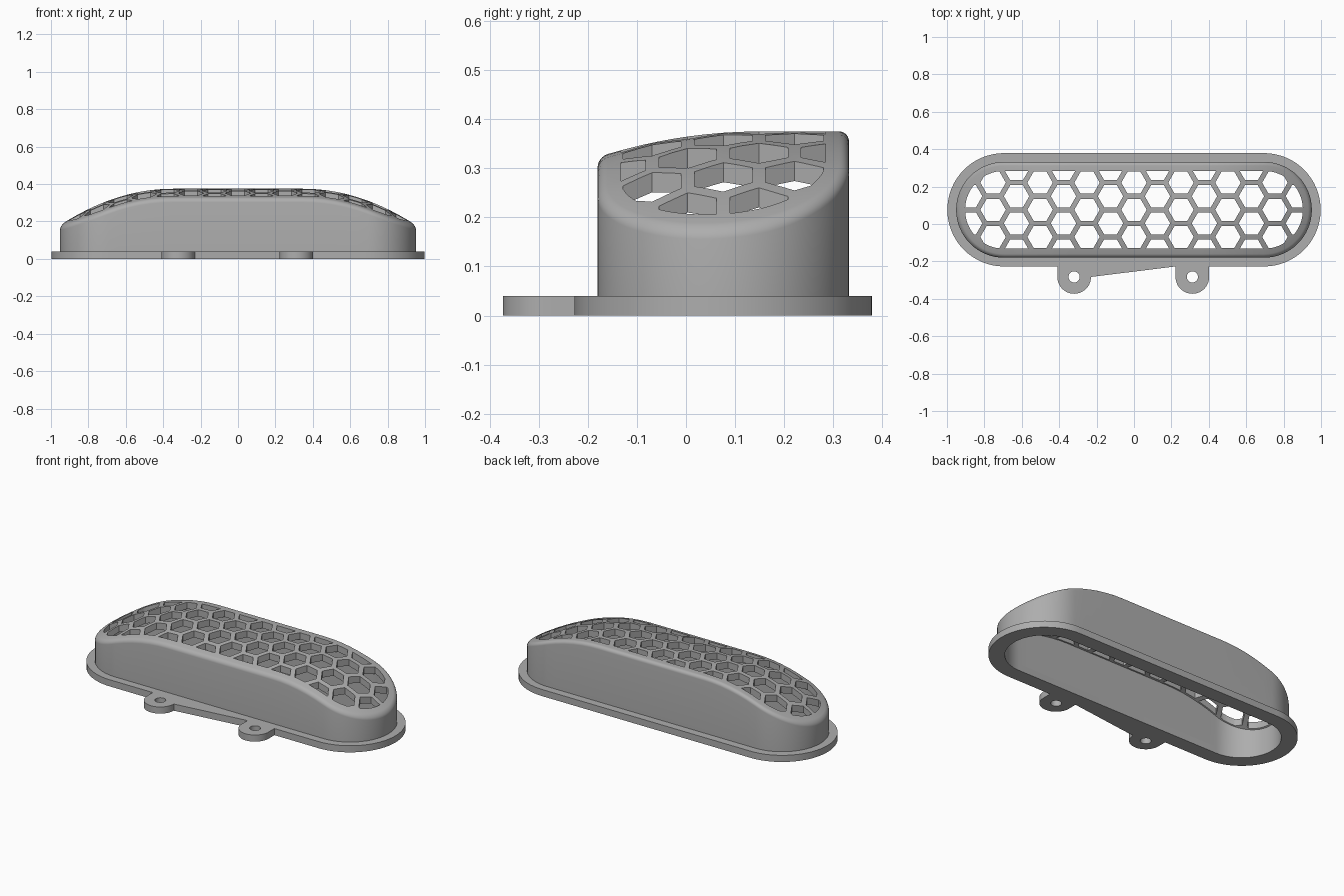
import bpy, bmesh, math

cube = bpy.data.objects.get("Cube")
if cube:
    bpy.data.objects.remove(cube, do_unlink=True)

CY = 0.076          # centre line of the rounded body
HALF = 0.695        # half length of the straight part
R_OUT, R_IN, R_FLANGE, R_MESH = 0.256, 0.215, 0.303, 0.208
BASE = 0.04         # flange thickness
FILLET = 0.02
SKIN = 0.04         # thickness of the vented top

grey = bpy.data.materials.new("plain grey")
grey.use_nodes = True
grey.diffuse_color = (0.42, 0.42, 0.42, 1)
grey.node_tree.nodes["Principled BSDF"].inputs["Base Color"].default_value = (0.42, 0.42, 0.42, 1)


def top_height(x, y):
    # Flat crown that curves down to both ends and to the front
    ends = max(0, abs(x) - 0.35)
    front = max(0, 0.15 - y)
    return 0.375 - 0.54 * ends ** 2 - 0.48 * front ** 2


def arc(cx, cy, r, start, end, n):
    return [(cx + r * math.cos(math.radians(start + (end - start) * i / n)),
             cy + r * math.sin(math.radians(start + (end - start) * i / n)))
            for i in range(n + 1)]


def stadium(r, steps=24, n=32):
    # Counterclockwise, starting at the front right corner
    span = [HALF - 2 * HALF * i / steps for i in range(1, steps)]
    return (arc(HALF, CY, r, -90, 90, n) + [(x, CY + r) for x in span]
            + arc(-HALF, CY, r, 90, 270, n) + [(-x, CY - r) for x in span])


def make_object(name, bm):
    bmesh.ops.remove_doubles(bm, verts=bm.verts, dist=1e-5)
    bmesh.ops.recalc_face_normals(bm, faces=bm.faces)
    mesh = bpy.data.meshes.new(name)
    bm.to_mesh(mesh)
    bm.free()
    mesh.materials.append(grey)
    obj = bpy.data.objects.new(name, mesh)
    bpy.context.collection.objects.link(obj)
    return obj


def activate(obj):
    bpy.ops.object.select_all(action='DESELECT')
    obj.select_set(True)
    bpy.context.view_layer.objects.active = obj


def boolean(obj, cutter, operation):
    mod = obj.modifiers.new("cut", 'BOOLEAN')
    mod.operation = operation
    mod.solver = 'EXACT'
    mod.object = cutter
    activate(obj)
    bpy.ops.object.modifier_apply(modifier=mod.name)
    bpy.data.objects.remove(cutter, do_unlink=True)


def smooth(obj):
    activate(obj)
    bpy.ops.object.shade_smooth_by_angle(angle=math.radians(30))


def prism(bm, outline, z0, z1):
    face = bm.faces.new([bm.verts.new((x, y, z0)) for x, y in outline])
    new = bmesh.ops.extrude_face_region(bm, geom=[face])["geom"]
    bmesh.ops.translate(bm, vec=(0, 0, z1 - z0),
                        verts=[v for v in new if isinstance(v, bmesh.types.BMVert)])


# Hollow body: rings run up the inside wall, then down the outer skin
rings = []
for i in range(7):
    r = R_IN * i / 6
    rings.append([(x, y, top_height(x, y) - SKIN) for x, y in stadium(r)])
rings.append([(x, y, BASE) for x, y in stadium(R_IN)])
rings.append([(x, y, BASE) for x, y in stadium(R_OUT)])
for i in range(7):
    a = math.radians(15 * i)
    r = R_OUT - FILLET * (1 - math.cos(a))
    drop = FILLET * (1 - math.sin(a))
    rings.append([(x, y, top_height(x, y) - drop) for x, y in stadium(r)])
for i in range(6, -1, -1):
    r = (R_OUT - FILLET) * i / 7
    rings.append([(x, y, top_height(x, y)) for x, y in stadium(r)])

bm = bmesh.new()
loops = [[bm.verts.new(p) for p in ring] for ring in rings]
for low, high in zip(loops, loops[1:]):
    count = len(low)
    for i in range(count):
        j = (i + 1) % count
        bm.faces.new((low[i], low[j], high[j], high[i]))
bmesh.ops.remove_doubles(bm, verts=bm.verts, dist=1e-5)
body = make_object("vented_cover", bm)

# Honeycomb cutter, trimmed to the rounded opening
PITCH = 0.145
HEX_R = 0.118 / math.sqrt(3)
bm = bmesh.new()
for col in range(-8, 9):
    for row in range(-2, 3):
        cx = col * PITCH * math.sqrt(3) / 2
        cy = CY + (row + 0.5 * (col % 2)) * PITCH
        prism(bm, arc(cx, cy, HEX_R, 0, 300, 5), 0.08, 0.5)
cutter = make_object("honeycomb_cutter", bm)
bm = bmesh.new()
prism(bm, stadium(R_MESH, steps=1), 0.06, 0.6)
boolean(cutter, make_object("opening_trim", bm), 'INTERSECT')
cutter.hide_render = True
boolean(body, cutter, 'DIFFERENCE')
smooth(body)

# Flange with two screw tabs, filled from flat outlines
TAB_Y, TAB_R = -0.283, 0.09
TABS = (-0.32, 0.312)
outline = stadium(R_FLANGE, steps=1)
for cx in TABS:
    outline += [(cx - TAB_R, CY - R_FLANGE)] + arc(cx, TAB_Y, TAB_R, 180, 360, 24)
    if cx > 0:
        outline.append((cx + TAB_R, CY - R_FLANGE))
outlines = [outline, stadium(R_IN, steps=1)]
outlines += [arc(cx, TAB_Y, 0.03, 0, 345, 23) for cx in TABS]

curve = bpy.data.curves.new("flange_outline", 'CURVE')
curve.dimensions = '2D'
curve.fill_mode = 'BOTH'
curve.extrude = BASE / 2
for points in outlines:
    spline = curve.splines.new('POLY')
    spline.points.add(len(points) - 1)
    for p, (x, y) in zip(spline.points, points):
        p.co = (x, y, 0, 1)
    spline.use_cyclic_u = True
helper = bpy.data.objects.new("flange_outline", curve)
bpy.context.collection.objects.link(helper)
bpy.context.view_layer.update()
flat = bpy.data.meshes.new_from_object(helper.evaluated_get(bpy.context.evaluated_depsgraph_get()))
bm = bmesh.new()
bm.from_mesh(flat)
bmesh.ops.translate(bm, verts=bm.verts, vec=(0, 0, BASE / 2))
bpy.data.objects.remove(helper, do_unlink=True)
bpy.data.meshes.remove(flat)
smooth(make_object("flange_with_screw_tabs", bm))
